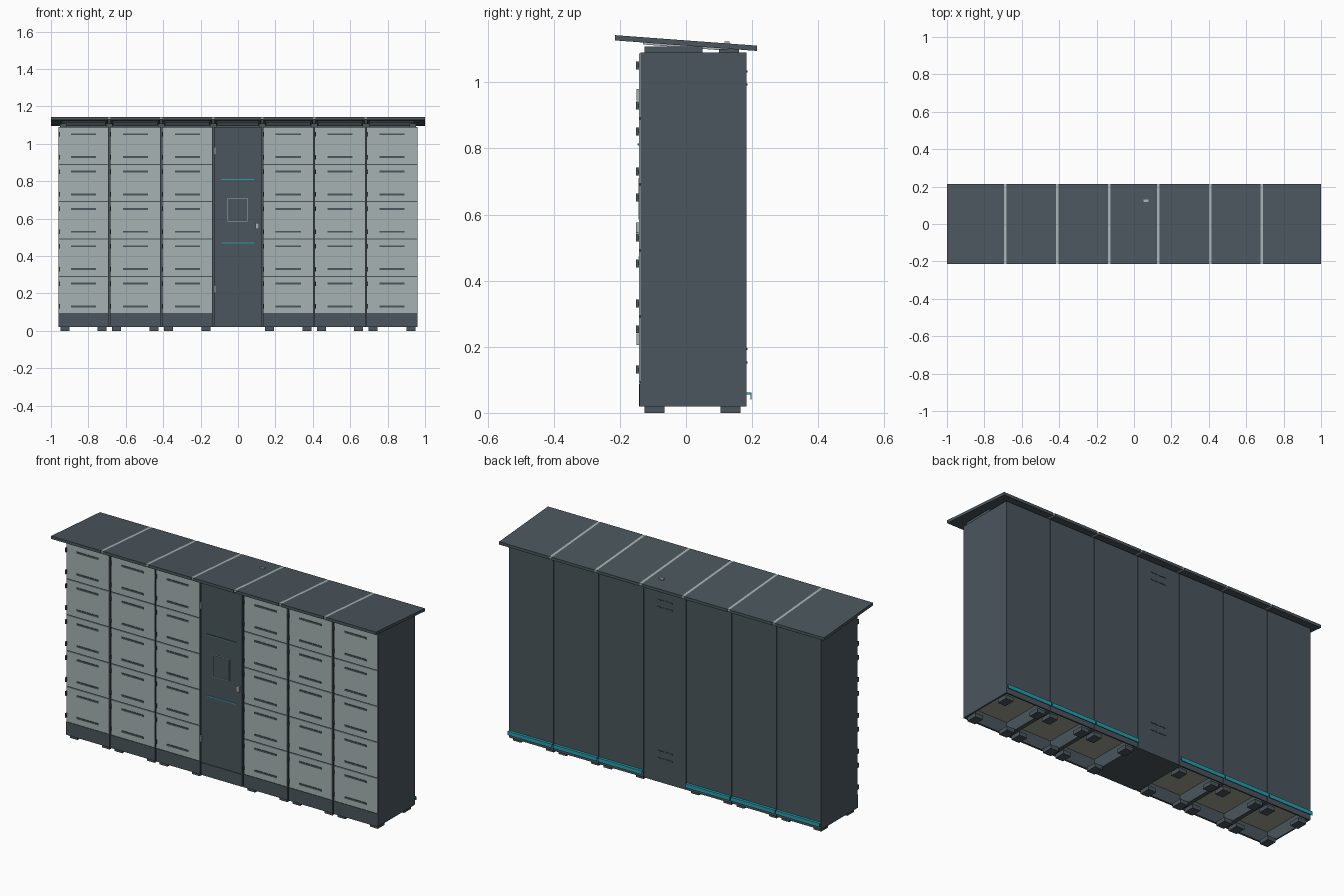
import bpy
import bmesh

cube = bpy.data.objects.get("Cube")
if cube:
    bpy.data.objects.remove(cube, do_unlink=True)


def material(name, rgb):
    m = bpy.data.materials.new(name)
    m.use_nodes = True
    m.diffuse_color = (*rgb, 1)
    m.node_tree.nodes["Principled BSDF"].inputs["Base Color"].default_value = (*rgb, 1)
    return m


DARK = material("anthracite", (0.069, 0.093, 0.109))
LIGHT = material("light grey", (0.38, 0.445, 0.445))
CYAN = material("cyan", (0.02, 0.34, 0.42))
METAL = material("warm metal", (0.37, 0.36, 0.30))


def boxes(name, spans, mat, slope=0.0):
    """One object made of boxes (x0, x1, y0, y1, z0, z1), sheared by slope along y."""
    bm = bmesh.new()
    for x0, x1, y0, y1, z0, z1 in spans:
        for v in bmesh.ops.create_cube(bm, size=1)["verts"]:
            v.co.x = x0 if v.co.x < 0 else x1
            v.co.y = y0 if v.co.y < 0 else y1
            v.co.z = (z0 if v.co.z < 0 else z1) + slope * v.co.y
    mesh = bpy.data.meshes.new(name)
    bm.to_mesh(mesh)
    bm.free()
    mesh.materials.append(mat)
    ob = bpy.data.objects.new(name, mesh)
    bpy.context.collection.objects.link(ob)
    return ob


FRONT, BACK = -0.138, 0.183
BOTTOM, BASE, TOP = 0.02, 0.092, 1.09
EDGES = [-0.96, -0.688, -0.41, -0.132, 0.13, 0.407, 0.684, 0.96]
GAP = 0.003
WALL = 0.008
ROWS = 5
row_h = (TOP - BASE) / ROWS


def locker_column(index, x0, x1):
    name = f"locker_column_{index}"
    # Cabinet shell with an open plinth below
    boxes(name + "_cabinet", [(x0, x1, FRONT, BACK, BASE, TOP)], DARK)
    boxes(name + "_plinth", [
        (x0, x1, FRONT - 0.003, FRONT + WALL, BOTTOM, BASE),
        (x0, x1, BACK - WALL, BACK, BOTTOM, BASE),
        (x0, x0 + WALL, FRONT + WALL, BACK - WALL, BOTTOM, BASE),
        (x1 - WALL, x1, FRONT + WALL, BACK - WALL, BOTTOM, BASE)], DARK)
    boxes(name + "_floor", [(x0 + WALL, x1 - WALL, FRONT + WALL, BACK - WALL,
                             BASE - 0.004, BASE)], METAL)
    # Doors with two slot grips and two hinge tabs each
    doors, grips, tabs = [], [], []
    mid = (x0 + x1) / 2
    for r in range(ROWS):
        z0 = BASE + r * row_h
        doors.append((x0 + 0.003, x1 - 0.003, FRONT - 0.004, FRONT,
                      z0 + 0.003, z0 + row_h - 0.003))
        for z in (z0 + 0.039, z0 + 0.161):
            grips.append((mid - 0.067, mid + 0.067, FRONT - 0.007, FRONT, z - 0.005, z + 0.005))
            tabs.append((x0 + 0.001, x0 + 0.007, FRONT - 0.013, FRONT, z - 0.012, z + 0.012))
    boxes(name + "_doors", doors, LIGHT)
    boxes(name + "_grips", grips, DARK)
    boxes(name + "_hinge_tabs", tabs, DARK)
    # Levelling feet
    boxes(name + "_feet", [
        (x - 0.024, x + 0.024, y, y + 0.06, 0.0, BOTTOM + 0.002)
        for x in (x0 + 0.036, x1 - 0.036) for y in (-0.125, 0.105)], DARK)
    # Cyan rain lip on the back
    boxes(name + "_back_lip", [
        (x0, x1, BACK, BACK + 0.015, 0.055, 0.061),
        (x0, x1, BACK + 0.012, BACK + 0.015, 0.04, 0.055)], CYAN)


columns = list(zip(EDGES[:-1], EDGES[1:]))
for i, (a, b) in enumerate(columns):
    if i != 3:
        locker_column(i, a + (GAP if i else 0), b - (GAP if i < 6 else 0))

# Inner joint filler between columns
boxes("column_joints", [(x - GAP, x + GAP, FRONT + 0.012, BACK - 0.004, BOTTOM, TOP)
                        for x in EDGES[1:-1]], DARK)

# Control column
cx0, cx1 = EDGES[3] + GAP, EDGES[4] - GAP
boxes("control_column", [(cx0, cx1, FRONT, BACK, BOTTOM, TOP)], DARK)
boxes("control_door", [(cx0 + 0.002, cx1 - 0.002, FRONT - 0.004, FRONT, BASE, TOP - 0.003),
                       (cx0 + 0.002, cx1 - 0.002, FRONT - 0.004, FRONT, BOTTOM, BASE - 0.004)], DARK)
skin = FRONT - 0.004


def frame(x0, x1, z0, z1, t):
    y = (skin - 0.002, skin)
    return [(x0, x1, *y, z0, z0 + t), (x0, x1, *y, z1 - t, z1),
            (x0, x0 + t, *y, z0 + t, z1 - t), (x1 - t, x1, *y, z0 + t, z1 - t)]


boxes("screen_frame", frame(-0.055, 0.05, 0.585, 0.71, 0.0025), LIGHT)
boxes("screen", [(-0.051, 0.046, skin - 0.001, skin, 0.589, 0.706)], DARK)
boxes("accent_lines", [(-0.09, 0.087, skin - 0.002, skin, z, z + 0.006)
                       for z in (0.467, 0.808)], CYAN)
boxes("upper_line_hood", [(-0.09, 0.087, skin - 0.004, skin, 0.811, 0.815)], DARK)
boxes("door_lock", [(0.094, 0.113, skin - 0.009, skin, 0.545, 0.576)], LIGHT)
boxes("door_hinges", [(cx0, cx0 + 0.008, skin - 0.008, skin, z, z + 0.035)
                      for z in (0.205, 0.945)], LIGHT)

# Back vents of the control column
boxes("back_vents", [(x - 0.009, x + 0.009, BACK, BACK + 0.003, z, z + 0.006)
                     for z in (0.15, 0.19, 0.99, 1.03) for x in (-0.036, -0.012, 0.012, 0.036)], DARK)

# Sloped roof: panels, joint strips and the tray beneath
SLOPE = -0.074
RZ = 1.111
roof_edges = [-1.0] + EDGES[1:-1] + [1.0]
boxes("roof_panels", [(a + (0.007 if i else 0), b - (0.007 if i < 6 else 0), -0.215, 0.215, RZ, RZ + 0.016)
                      for i, (a, b) in enumerate(zip(roof_edges[:-1], roof_edges[1:]))], DARK, SLOPE)
boxes("roof_joint_strips", [(x - 0.007, x + 0.007, -0.212, 0.212, RZ + 0.003, RZ + 0.016)
                            for x in EDGES[1:-1]], LIGHT, SLOPE)
boxes("roof_under_tray", [(a + 0.02, b - 0.02, -0.13, 0.16, RZ - 0.006, RZ) for a, b in columns],
      LIGHT, SLOPE)
boxes("roof_brackets", [(x - 0.018, x + 0.018, -0.125, 0.05, TOP, RZ - 0.003)
                        for x in [-0.935] + EDGES[1:-1] + [0.935]], DARK)
boxes("roof_rear_rail", [(-0.95, 0.95, 0.1, 0.16, TOP, RZ - 0.01)], DARK)
boxes("roof_sensor", [(0.05, 0.077, 0.117, 0.131, RZ + 0.01, RZ + 0.022)], LIGHT, SLOPE)
